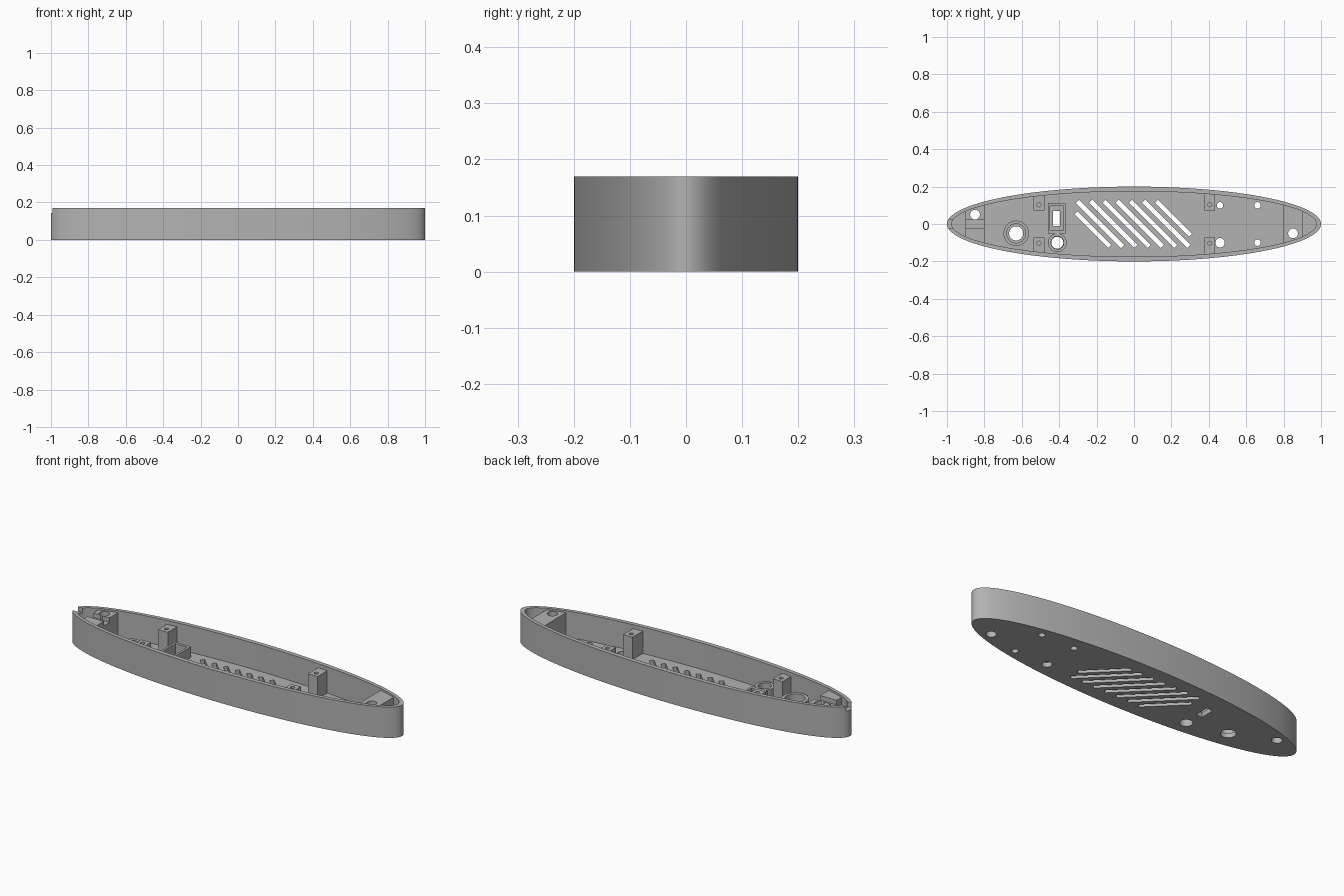
import bpy, bmesh, math

if "Cube" in bpy.data.objects:
    bpy.data.objects.remove(bpy.data.objects["Cube"])

H, FLOOR, SHELF = 0.17, 0.025, 0.16     # rim, floor and end-shelf heights
A_IN, B_IN = 0.975, 0.175               # inner ellipse radii

grey = bpy.data.materials.new("grey plastic")
grey.diffuse_color = (0.45, 0.45, 0.45, 1)
grey.use_nodes = True
grey.node_tree.nodes["Principled BSDF"].inputs["Base Color"].default_value = grey.diffuse_color


def ellipse(a, b, n, cx=0, cy=0):
    return [(cx + a * math.cos(2 * math.pi * i / n), cy + b * math.sin(2 * math.pi * i / n))
            for i in range(n)]


def circle(cx, cy, r):
    return ellipse(r, r, 40, cx, cy)


def rect(x0, x1, y0, y1):
    return [(x0, y0), (x1, y0), (x1, y1), (x0, y1)]


def band(x0, x1, y=None, side=1, n=12):
    """Slice of the hull between x0 and x1, sunk a little into the wall."""
    a, b = A_IN + 0.008, B_IN + 0.008
    xs = [x0 + (x1 - x0) * i / n for i in range(n + 1)]
    arc = [(x, side * b * math.sqrt(1 - (x / a) ** 2)) for x in xs]
    if y is None:
        return arc + [(x, -v) for x, v in reversed(arc)]
    return arc + [(x1, y), (x0, y)]


def slot(x0, y0, x1, y1, w):
    dx, dy = x1 - x0, y1 - y0
    k = w / 2 / math.hypot(dx, dy)
    px, py = -dy * k, dx * k
    return [(x0 + px, y0 + py), (x0 - px, y0 - py), (x1 - px, y1 - py), (x1 + px, y1 + py)]


def prism(name, outline, z0, z1):
    bm = bmesh.new()
    face = bm.faces.new([bm.verts.new((x, y, z0)) for x, y in outline])
    top = bmesh.ops.extrude_face_region(bm, geom=[face])["geom"]
    bmesh.ops.translate(bm, vec=(0, 0, z1 - z0),
                        verts=[g for g in top if isinstance(g, bmesh.types.BMVert)])
    bmesh.ops.recalc_face_normals(bm, faces=bm.faces)
    me = bpy.data.meshes.new(name)
    bm.to_mesh(me)
    bm.free()
    me.materials.append(grey)
    ob = bpy.data.objects.new(name, me)
    bpy.context.collection.objects.link(ob)
    return ob


def part(name, outline, z0, z1, cuts=()):
    """Extruded solid with extruded cuts given as (outline, bottom, top)."""
    ob = prism(name, outline, z0, z1)
    bpy.context.view_layer.objects.active = ob
    for c in cuts:
        cutter = prism("cutter", *c)
        mod = ob.modifiers.new("cut", "BOOLEAN")
        mod.operation, mod.solver, mod.object = "DIFFERENCE", "EXACT", cutter
        bpy.ops.object.modifier_apply(modifier=mod.name)
        bpy.data.objects.remove(cutter)
    bpy.ops.object.select_all(action="DESELECT")
    ob.select_set(True)
    bpy.ops.object.shade_smooth_by_angle(angle=math.radians(30))
    return ob


# Diagonal speaker slots
slots = [slot(-0.31, 0.06, -0.13, -0.12, 0.024), slot(0.12, 0.122, 0.302, -0.06, 0.024)]
for i in range(6):
    x = -0.303 + 0.071 * i
    slots.append(slot(x, 0.122, x + 0.242, -0.12, 0.024))

# Round holes through the floor, and the switch opening
holes = [circle(*h) for h in [
    (0.85, -0.05, 0.026), (-0.85, 0.05, 0.026), (-0.63, -0.05, 0.038), (-0.41, -0.1, 0.032),
    (0.46, 0.1, 0.017), (0.66, 0.1, 0.017), (0.46, -0.1, 0.025), (0.66, -0.1, 0.017)]]
holes.append(rect(-0.432, -0.395, -0.01, 0.07))

# Elliptical tray with cable notch in the left tip
part("tray", ellipse(1, 0.2, 192), 0, H,
     [(ellipse(A_IN, B_IN, 192), FLOOR, 0.3), (rect(-1.1, -0.95, -0.025, 0.025), 0.144, 0.3)]
     + [(o, -0.1, 0.1) for o in holes + slots])

# Solid shelves near both tips, with screw holes and a cable channel
Z0 = FLOOR - 0.005
part("right_shelf", band(0.8, 0.9), Z0, SHELF, [(circle(0.85, -0.05, 0.026), -0.1, 0.3)])
part("left_shelf", band(-0.9, -0.8), Z0, SHELF,
     [(circle(-0.85, 0.05, 0.026), -0.1, 0.3),
      (rect(-1, -0.7, -0.025, 0.025), 0.135, 0.3)])

# Four screw posts against the walls
for x in (-0.508, 0.405):
    for s in (1, -1):
        part("screw_post", band(x - 0.029, x + 0.029, s * 0.073, s), Z0, 0.148,
             [(circle(x, s * 0.103, 0.011), 0.06, 0.3)])

# Collars around the two control holes
part("large_collar", circle(-0.63, -0.05, 0.068), Z0, 0.09,
     [(circle(-0.63, -0.05, 0.051), -0.1, 0.3)])
part("small_collar", circle(-0.41, -0.1, 0.05), Z0, 0.08,
     [(circle(-0.41, -0.1, 0.034), -0.1, 0.3)])

# Rectangular switch frame
part("switch_frame", rect(-0.461, -0.365, -0.052, 0.112), Z0, 0.085,
     [(rect(-0.449, -0.377, -0.034, 0.096), -0.1, 0.3)])
